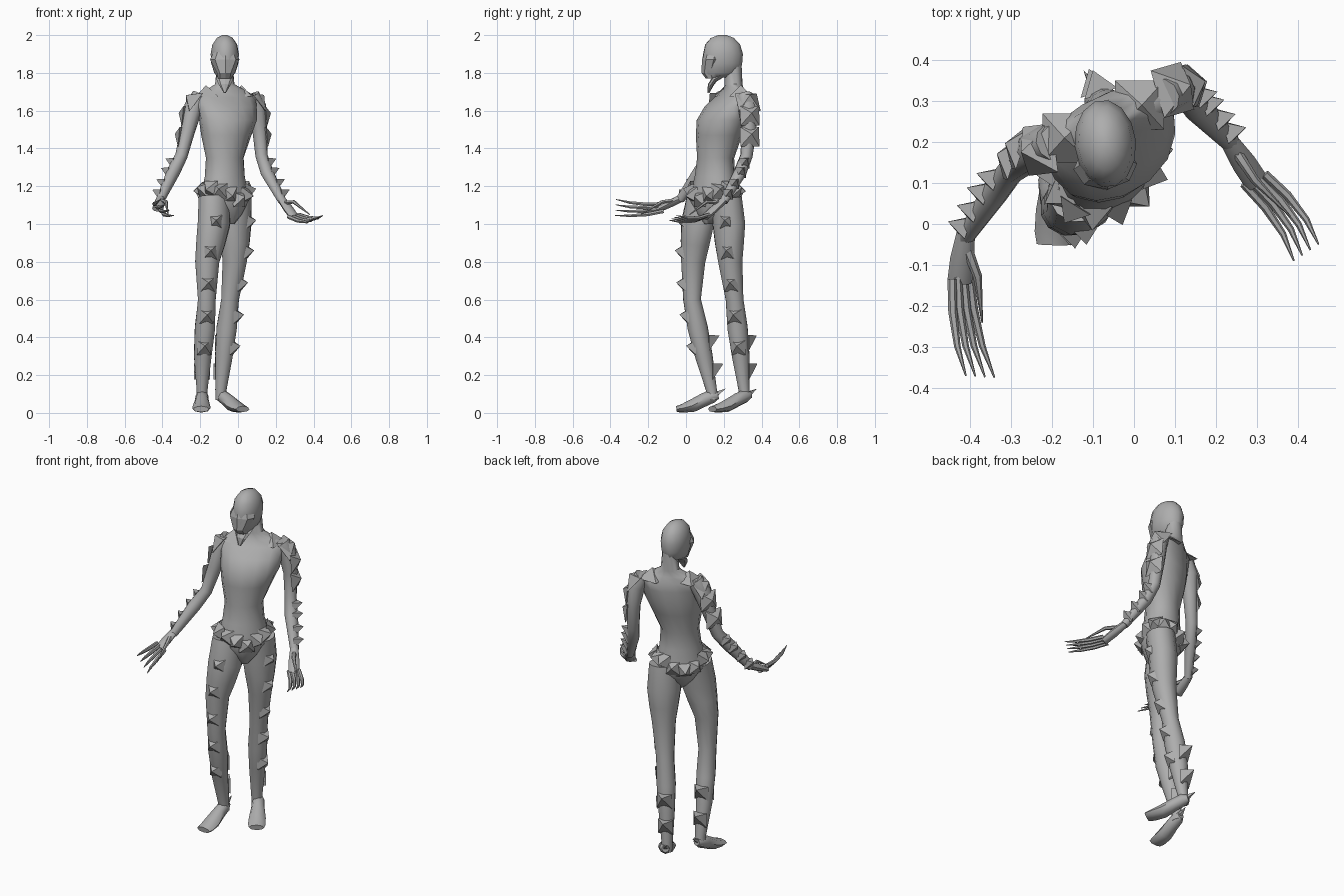
import bpy, bmesh, math
from mathutils import Vector

if "Cube" in bpy.data.objects:
    bpy.data.objects.remove(bpy.data.objects["Cube"], do_unlink=True)

UP = Vector((0, 0, 1))
grey = bpy.data.materials.new("plain grey")
grey.use_nodes = True
GREY = (0.42, 0.42, 0.42, 1)
grey.diffuse_color = GREY
grey.node_tree.nodes["Principled BSDF"].inputs["Base Color"].default_value = GREY


def heading(deg):
    a = math.radians(deg)
    return Vector((math.sin(a), -math.cos(a), 0))


def finish(name, bm, sharp_angle=None):
    bmesh.ops.recalc_face_normals(bm, faces=bm.faces)
    mesh = bpy.data.meshes.new(name)
    bm.to_mesh(mesh)
    bm.free()
    mesh.materials.append(grey)
    obj = bpy.data.objects.new(name, mesh)
    bpy.context.collection.objects.link(obj)
    if sharp_angle:
        bpy.ops.object.select_all(action='DESELECT')
        obj.select_set(True)
        bpy.context.view_layer.objects.active = obj
        bpy.ops.object.shade_smooth_by_angle(angle=math.radians(sharp_angle))


def add_tube(bm, sections, sides=10, yaw=45, level=False, flat=False):
    """Loft of oval rings; each section is x, y, z, half width, half depth, optional yaw."""
    pts = [Vector(s[:3]) for s in sections]
    rings = []
    for i, s in enumerate(sections):
        along = UP if level else (pts[min(i + 1, len(pts) - 1)] - pts[max(i - 1, 0)]).normalized()
        hint = UP if flat else heading(s[5] if len(s) > 5 else yaw)
        side = along.cross(hint).normalized()
        front = side.cross(along)
        ring = []
        for k in range(sides):
            a = math.tau * k / sides
            ring.append(bm.verts.new(pts[i] + side * s[3] * math.cos(a) + front * s[4] * math.sin(a)))
        rings.append(ring)
    for a, b in zip(rings, rings[1:]):
        for k in range(sides):
            n = (k + 1) % sides
            bm.faces.new((a[k], a[n], b[n], b[k]))
    bm.faces.new(rings[0])
    bm.faces.new(rings[-1])


def tube(name, sections, sharp_angle=50, **options):
    bm = bmesh.new()
    add_tube(bm, sections, **options)
    finish(name, bm, sharp_angle)


def add_spike(bm, base, out, size, height, lean=0.0):
    """Four-sided pyramid sunk a little into the body; lean shifts its tip upwards."""
    base, out = Vector(base), Vector(out).normalized()
    side = UP.cross(out)
    side = side.normalized() if side.length > 0.1 else Vector((1, 0, 0))
    rise = out.cross(side)
    root = base - out * 0.015
    corners = [bm.verts.new(root + (side * a + rise * b) * size / 2)
               for a, b in ((-1, -1), (1, -1), (1, 1), (-1, 1))]
    tip = bm.verts.new(base + out * height + UP * lean)
    bm.faces.new(corners)
    for k in range(4):
        bm.faces.new((corners[k], corners[(k + 1) % 4], tip))


def spike_row(name, limb, heights, out, size, height, lean=0.0):
    """Spikes at given heights on a limb that descends through its sections."""
    bm = bmesh.new()
    out = Vector(out).normalized()
    for z in heights:
        for a, b in zip(limb, limb[1:]):
            if a[2] >= z >= b[2]:
                t = (a[2] - z) / (a[2] - b[2])
                p = Vector(a[:3]).lerp(Vector(b[:3]), t)
                r = a[4] + (b[4] - a[4]) * t
                add_spike(bm, p + out * r, out, size, height, lean)
                break
    finish(name, bm)


# Torso and neck, twisting from the hips to the shoulders
tube("torso", [
    (-.06, .14, 1.0, .03, .05, 45), (-.065, .145, 1.05, .085, .085, 45),
    (-.07, .15, 1.12, .14, .115, 45), (-.07, .15, 1.18, .138, .11, 45),
    (-.07, .152, 1.25, .115, .1, 42), (-.07, .157, 1.35, .105, .094, 38),
    (-.062, .175, 1.47, .14, .115, 33), (-.053, .19, 1.55, .162, .122, 30),
    (-.057, .215, 1.62, .17, .1, 27), (-.063, .245, 1.67, .175, .07, 25),
    (-.066, .25, 1.705, .12, .05, 22), (-.07, .252, 1.74, .052, .047, 10),
    (-.07, .25, 1.84, .042, .045, 5)], sides=14, level=True)

# Head, a faceted mask over the face, and a thin pointed jaw below it
tube("head", [
    (-.07, .165, 1.775, .036, .06), (-.07, .19, 1.80, .056, .098),
    (-.07, .193, 1.85, .072, .106), (-.07, .196, 1.90, .075, .107),
    (-.07, .194, 1.95, .066, .094), (-.07, .193, 1.985, .042, .062),
    (-.07, .193, 2.0, .014, .022)], sides=14, yaw=5, level=True)
tube("face_mask", [
    (-.07, .135, 1.77, .036, .03), (-.07, .125, 1.80, .042, .043),
    (-.07, .14, 1.87, .078, .056), (-.07, .15, 1.91, .06, .055)],
    sides=8, yaw=5, level=True, sharp_angle=None)
tube("jaw", [
    (-.07, .2, 1.795, .045, .014), (-.07, .15, 1.765, .044, .016),
    (-.07, .13, 1.735, .03, .015), (-.07, .118, 1.695, .006, .006)],
    sides=8, yaw=0, sharp_angle=None)

# Limb sections, from top to bottom
LEGS = {
    "right": [(-.128, .085, 1.14, .085, .08), (-.127, .06, 1.0, .095, .08),
              (-.145, .048, .9, .082, .075), (-.163, .038, .8, .066, .066),
              (-.165, .032, .6, .05, .046), (-.175, .062, .45, .053, .057),
              (-.187, .095, .3, .045, .05), (-.19, .135, .12, .031, .028),
              (-.19, .14, .07, .03, .03)],
    "left": [(-.008, .215, 1.14, .085, .08), (-.015, .227, 1.0, .095, .08),
             (-.015, .23, .9, .082, .075), (-.018, .235, .8, .066, .066),
             (-.042, .257, .6, .05, .046), (-.06, .273, .45, .053, .057),
             (-.075, .29, .3, .045, .05), (-.09, .307, .12, .031, .028),
             (-.09, .31, .07, .03, .03)]}
ARMS = {
    "right": [(-.2, .2, 1.68, .045, .045), (-.235, .185, 1.62, .05, .05),
              (-.265, .16, 1.5, .04, .04), (-.3, .13, 1.36, .033, .033),
              (-.34, .075, 1.28, .037, .033), (-.41, -.03, 1.13, .024, .022)],
    "left": [(.07, .31, 1.68, .045, .045), (.1, .325, 1.62, .05, .05),
             (.115, .335, 1.5, .04, .04), (.125, .32, 1.36, .033, .033),
             (.155, .285, 1.27, .037, .033), (.235, .2, 1.12, .024, .022)]}

# Directions for each side: thigh spikes, calf spikes, arm spikes
OUT = {"right": ((.1, -1, 0), (-.1, 1, 0), (-.9, .3, .1)),
       "left": ((1, -.2, 0), (-.35, 1, 0), (.9, .25, .1))}
FEET = {"right": ((-.19, .16, 0), (-.195, -.05, 0)),
        "left": ((-.095, .33, 0), (.025, .14, 0))}
# Palm start, palm end, thumb tip, first and last finger tips
HANDS = {"right": ((-.41, -.02, 1.14), (-.425, -.14, 1.08), (-.37, -.24, 1.05),
                   (-.41, -.37, 1.13), (-.34, -.375, 1.045)),
         "left": ((.23, .205, 1.13), (.3, .1, 1.035), (.38, .02, 1.05),
                  (.45, -.05, 1.045), (.39, -.09, 1.02))}

for which in ("right", "left"):
    leg, arm = LEGS[which], ARMS[which]
    shin_out, calf_out, arm_out = OUT[which]
    tube(which + "_leg", leg, sides=12)
    tube(which + "_arm", arm)

    # Foot with a raised heel, an arched sole, a blunt toe and a heel spur
    heel, toe = (Vector(p) for p in FEET[which])
    foot = []
    for t, z, w, d in ((-.05, .095, .02, .02), (.08, .09, .034, .035), (.3, .07, .036, .036),
                       (.6, .038, .046, .034), (.85, .024, .048, .023), (1, .02, .042, .016)):
        p = heel.lerp(toe, t)
        foot.append((p.x, p.y, z, w, d))
    tube(which + "_foot", foot, sides=8, flat=True)
    bm = bmesh.new()
    add_spike(bm, heel + UP * .1, heel - toe + UP * .12, .03, .06)
    finish(which + "_heel_spur", bm)

    # Rows of spikes down the leg, calf, upper arm and forearm
    spike_row(which + "_leg_spikes", leg, (1.01, .85, .68, .51, .345), shin_out, .075, .033, .01)
    spike_row(which + "_calf_spikes", leg, (.37, .22), calf_out, .085, .045, .04)
    spike_row(which + "_upper_arm_spikes", arm, (1.57, 1.46), arm_out, .105, .025, .01)
    spike_row(which + "_forearm_spikes", arm, (1.32, 1.27, 1.21, 1.155), arm_out, .055, .035, .02)

    # Flat palm, four long curved claws and a thumb
    wrist, knuckles, thumb_tip, first, last = (Vector(p) for p in HANDS[which])
    middle = wrist.lerp(knuckles, .55)
    tube(which + "_palm", [(*wrist, .022, .02), (*middle, .03, .02), (*knuckles, .03, .016)],
         sides=8, flat=True)
    bm = bmesh.new()
    reach_dir = (knuckles - wrist).normalized()
    across = last - first
    across = (across - reach_dir * across.dot(reach_dir)).normalized()
    for i in range(4):
        t = i / 3
        root = knuckles + across * (t - .5) * .058 - reach_dir * .015
        tip = first.lerp(last, t)
        claw = [(*root, .011, .011)]
        for reach, bow, drop, r in ((.33, .013, .018, .011), (.68, .014, .018, .008)):
            claw.append((*(root.lerp(tip, reach) - across * bow - UP * drop), r, r))
        add_tube(bm, claw + [(*tip, .002, .002)], sides=6, flat=True)
    bend = wrist.lerp(thumb_tip, .5) + UP * .03 + across * .012
    add_tube(bm, [(*wrist.lerp(knuckles, .2), .014, .012), (*bend, .011, .01),
                  (*thumb_tip, .002, .002)], sides=6, flat=True)
    finish(which + "_claws", bm, 50)

# Large spikes beside the neck and over the shoulders
bm = bmesh.new()
for base, out in (((-.165, .21, 1.69), (-.1, 0, 1)), ((.015, .29, 1.69), (.1, 0, 1)),
                  ((-.24, .18, 1.655), (-.8, -.1, .6)), ((.105, .33, 1.655), (.7, .2, .6))):
    add_spike(bm, base, out, .12, .045)
finish("shoulder_spikes", bm)

# Belt of spikes dipping at the front and back
bm = bmesh.new()
front = heading(45)
side = UP.cross(front)
COUNT = 14
for k in range(COUNT):
    a = math.tau * (k + .5) / COUNT
    out = side * math.cos(a) + front * math.sin(a)
    base = Vector((-.07, .15, 1.185 - .05 * math.sin(a) ** 4))
    base += side * math.cos(a) * .14 + front * math.sin(a) * .113
    add_spike(bm, base, out + UP * (.25 if k % 2 else -.1), .085, .04)
finish("belt_spikes", bm)
